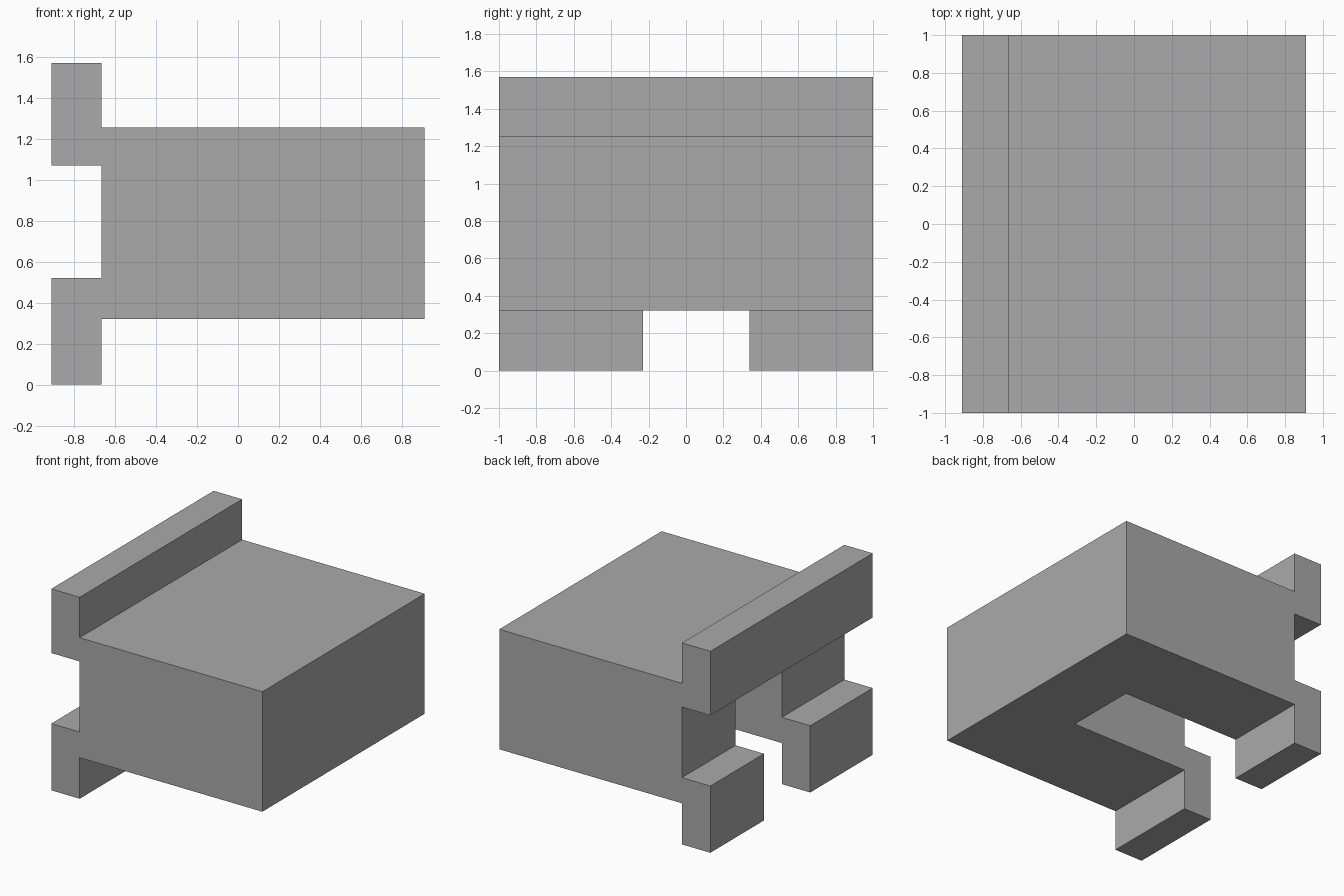
import bpy
import bmesh

cube = bpy.data.objects.get("Cube")
if cube:
    bpy.data.objects.remove(cube, do_unlink=True)

# Single flat grey
grey = bpy.data.materials.new("mid_grey")
grey.use_nodes = True
colour = (0.4, 0.4, 0.4, 1.0)
grey.diffuse_color = colour
grey.node_tree.nodes["Principled BSDF"].inputs["Base Color"].default_value = colour


def extrude_profile(name, points, y0, y1):
    """Closed solid from an x-z outline swept along y."""
    bm = bmesh.new()
    face = bm.faces.new([bm.verts.new((x, y0, z)) for x, z in points])
    swept = bmesh.ops.extrude_face_region(bm, geom=[face])["geom"]
    verts = [v for v in swept if isinstance(v, bmesh.types.BMVert)]
    bmesh.ops.translate(bm, vec=(0, y1 - y0, 0), verts=verts)
    bmesh.ops.recalc_face_normals(bm, faces=bm.faces)
    mesh = bpy.data.meshes.new(name)
    bm.to_mesh(mesh)
    bm.free()
    mesh.materials.append(grey)
    obj = bpy.data.objects.new(name, mesh)
    bpy.context.collection.objects.link(obj)
    return obj


# Block with an upper rail and a lower lip along its -x side
outer, inner, far = -0.91, -0.665, 0.91
bottom, top = 0.32, 1.255
rail_bottom, rail_top, lip_top = 1.07, 1.57, 0.52
body = extrude_profile("bracket_block", [
    (outer, 0), (inner, 0), (inner, bottom), (far, bottom), (far, top),
    (inner, top), (inner, rail_top), (outer, rail_top), (outer, rail_bottom),
    (inner, rail_bottom), (inner, lip_top), (outer, lip_top)], -1, 1)

# Pocket that splits the lip into two feet and runs into the block
pocket_end = 0.36
cutter = extrude_profile("pocket_cutter", [
    (-1.2, -0.2), (pocket_end, -0.2), (pocket_end, rail_bottom),
    (-1.2, rail_bottom)], -0.23, 0.34)
cutter.hide_render = True

cut = body.modifiers.new("pocket", "BOOLEAN")
cut.operation = "DIFFERENCE"
cut.solver = "EXACT"
cut.object = cutter
bpy.context.view_layer.objects.active = body
bpy.ops.object.modifier_apply(modifier=cut.name)
bpy.data.objects.remove(cutter, do_unlink=True)
